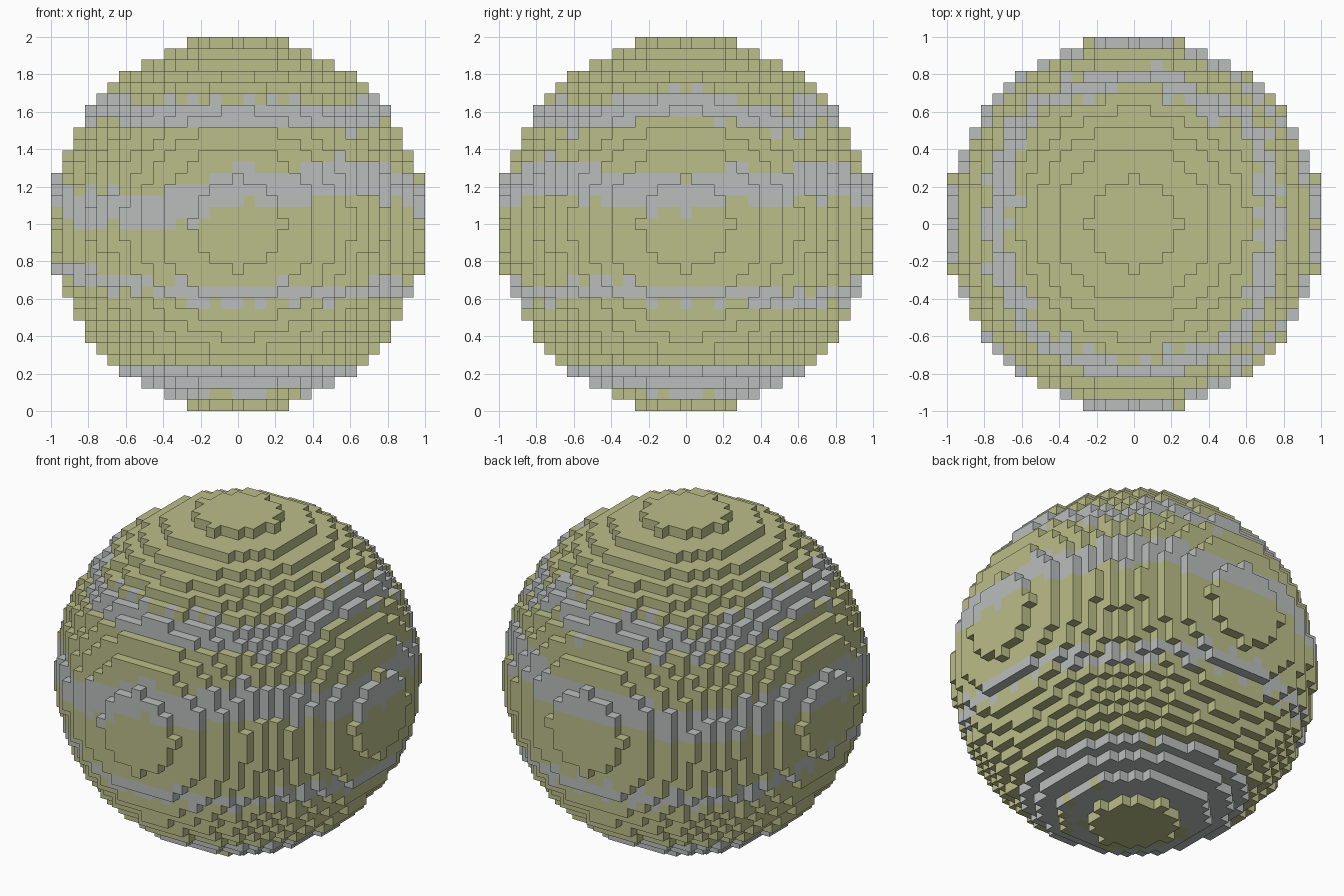
import bpy
import bmesh
import math
from mathutils import Vector

cube = bpy.data.objects.get("Cube")
if cube:
    bpy.data.objects.remove(cube, do_unlink=True)

COUNT = 33                # blocks across the ball
SIZE = 2 / COUNT
HALF = COUNT // 2
RADIUS = COUNT / 2


def make_material(name, colour):
    mat = bpy.data.materials.new(name)
    mat.use_nodes = True
    mat.diffuse_color = colour
    mat.node_tree.nodes["Principled BSDF"].inputs["Base Color"].default_value = colour
    return mat


# Centre height (in block rows) of each wavy band, every 15 degrees
# anticlockwise from the front, with the half thickness of the band
BANDS = [
    (1.2, [9.7, 9.8, 9.5, 9.3, 9.9, 10.5, 10.8, 10.2, 9.5, 9, 10.2, 9.5,
           9.5, 9.7, 9, 9, 9.8, 10.5, 10.8, 10.2, 10.4, 9.5, 9.7, 9.8]),
    (1.6, [3.6, 3, 4, 4.2, 3.3, 2.9, 2.6, 3.7, 3, 3.7, 3.8, 3,
           3, 3, 2, 2, 2.5, 3, 3, 2.5, 1.2, 1.5, 0.7, 1.8]),
    (0.8, [-6.5, -5.8, -6.4, -5.8, -5.6, -6, -6, -6, -6.7, -6.7, -6.2, -6,
           -6, -6, -6, -6, -5.5, -4.5, -3.8, -4, -4.5, -5.3, -5.5, -6.4]),
    (1.35, [-13.7, -14.1]),
]


def wave(values, angle):
    """Interpolate a closed ring of values at an angle."""
    t = angle / math.tau % 1 * len(values)
    i = int(t)
    a, b = values[i % len(values)], values[(i + 1) % len(values)]
    return a + (b - a) * (t - i)


def in_band(x, y, z):
    angle = math.atan2(x, -y)
    ragged = 0.35 * math.sin(31 * angle)
    return any(abs(z - wave(row, angle) - ragged) <= half for half, row in BANDS)


def solid(p):
    return p.length_squared <= RADIUS ** 2


# Block ball: only the outward faces of each block
bm = bmesh.new()
corners = {}


def corner(p):
    key = tuple(round(c * 2) for c in p)
    if key not in corners:
        corners[key] = bm.verts.new(p * SIZE + Vector((0, 0, 1)))
    return corners[key]


axes = [Vector((1, 0, 0)), Vector((0, 1, 0)), Vector((0, 0, 1))]
span = range(-HALF, HALF + 1)
for x in span:
    for y in span:
        for z in span:
            p = Vector((x, y, z))
            if not solid(p):
                continue
            for i in range(3):
                for sign in (-1, 1):
                    n = axes[i] * sign
                    if solid(p + n):
                        continue
                    u, v = axes[(i + 1) % 3] * sign, axes[(i + 2) % 3]
                    quad = [p + (n + u * a + v * b) / 2
                            for a, b in ((-1, -1), (1, -1), (1, 1), (-1, 1))]
                    face = bm.faces.new([corner(q) for q in quad])
                    face.material_index = int(in_band(x, y, z))

mesh = bpy.data.meshes.new("block_ball")
bm.to_mesh(mesh)
bm.free()
mesh.materials.append(make_material("pale_olive", (0.50, 0.51, 0.25, 1)))
mesh.materials.append(make_material("light_grey", (0.50, 0.51, 0.51, 1)))
ball = bpy.data.objects.new("block_ball", mesh)
bpy.context.collection.objects.link(ball)
